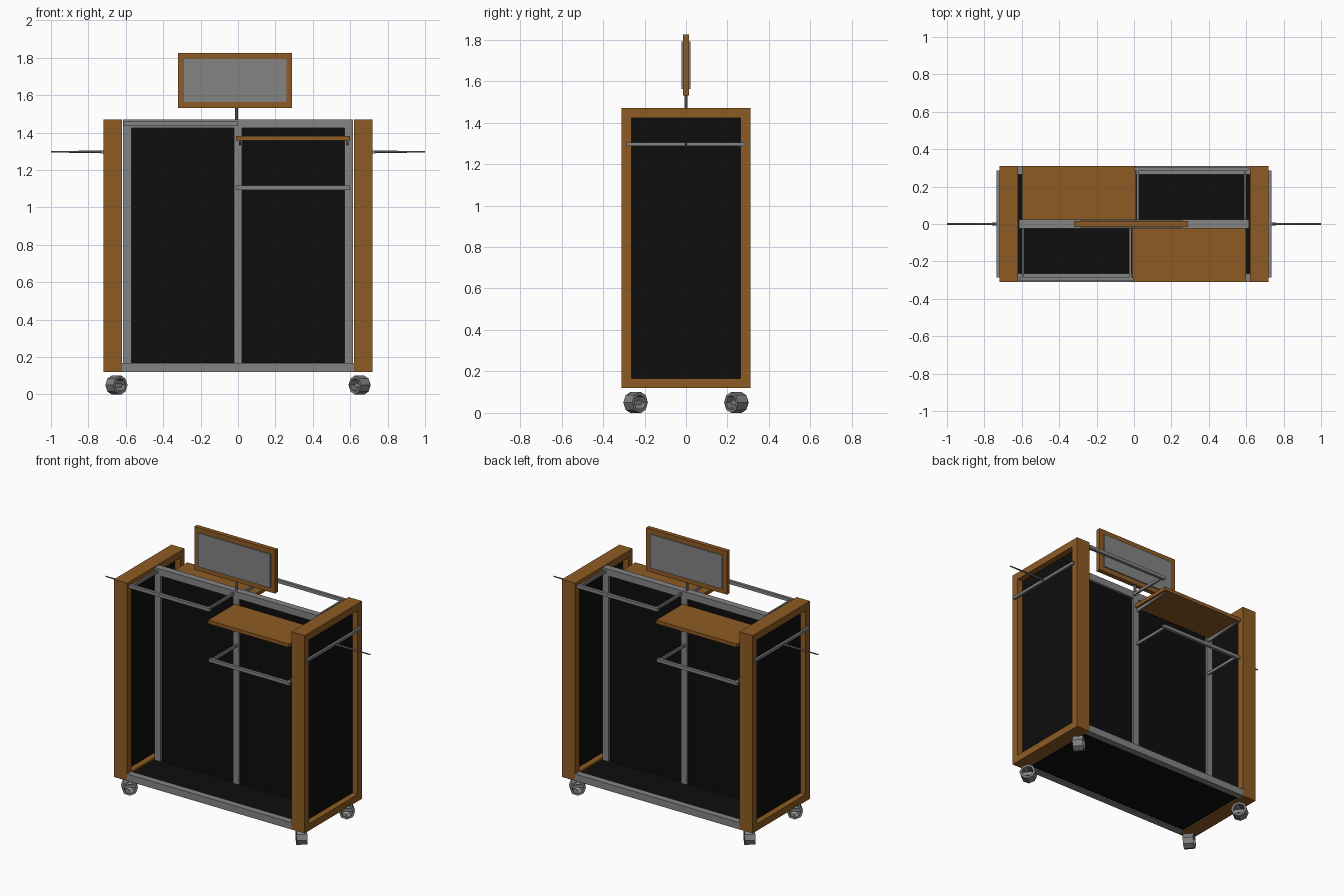
import bpy, bmesh, math
from mathutils import Matrix, Vector

if "Cube" in bpy.data.objects:
    bpy.data.objects.remove(bpy.data.objects["Cube"])


def material(name, col):
    m = bpy.data.materials.new(name)
    m.diffuse_color = (*col, 1)
    m.use_nodes = True
    m.node_tree.nodes["Principled BSDF"].inputs["Base Color"].default_value = m.diffuse_color
    return m


WOOD = material("brown wood", (0.27, 0.105, 0.018))
METAL = material("grey metal", (0.23, 0.23, 0.23))
BLACK = material("black panel", (0.004, 0.004, 0.004))


def finish(name, bm, mat):
    bmesh.ops.recalc_face_normals(bm, faces=bm.faces)
    me = bpy.data.meshes.new(name)
    bm.to_mesh(me)
    bm.free()
    me.materials.append(mat)
    ob = bpy.data.objects.new(name, me)
    bpy.context.collection.objects.link(ob)
    return ob


def add_box(bm, x, y, z):
    c = [(a[0] + a[1]) / 2 for a in (x, y, z)]
    s = [abs(a[1] - a[0]) for a in (x, y, z)]
    mat = Matrix.Translation(c) @ Matrix.Diagonal((*s, 1))
    bmesh.ops.create_cube(bm, size=1, matrix=mat)


def boxes(name, mat, *parts):
    bm = bmesh.new()
    for p in parts:
        add_box(bm, *p)
    return finish(name, bm, mat)


def rod(name, p, q, r1, r2, sides, mat):
    p, q = Vector(p), Vector(q)
    bm = bmesh.new()
    m = Matrix.Translation((p + q) / 2) @ (q - p).to_track_quat('Z', 'Y').to_matrix().to_4x4()
    bmesh.ops.create_cone(bm, cap_ends=True, segments=sides, radius1=r1, radius2=r2,
                          depth=(q - p).length, matrix=m)
    return finish(name, bm, mat)


def prism(name, outline, x0, x1, mat):
    """Extrude a (y, z) outline along x."""
    bm = bmesh.new()
    f = bm.faces.new([bm.verts.new((x0, y, z)) for y, z in outline])
    g = bmesh.ops.extrude_face_region(bm, geom=[f])["geom"]
    bmesh.ops.translate(bm, vec=(x1 - x0, 0, 0), verts=[v for v in g if isinstance(v, bmesh.types.BMVert)])
    return finish(name, bm, mat)


Z0, Z1, D, B = 0.12, 1.47, 0.31, 0.047

# Wooden end frames, their panels, and the side hanging arms
for s, tag in ((-1, "left"), (1, "right")):
    x = (0.62 * s, 0.72 * s)
    boxes(tag + "_end_frame", WOOD,
          (x, (-D, D), (Z0, Z0 + B)), (x, (-D, D), (Z1 - B, Z1)),
          (x, (-D, -D + B), (Z0 + B, Z1 - B)), (x, (D - B, D), (Z0 + B, Z1 - B)))
    boxes(tag + "_end_panel", BLACK,
          ((0.66 * s, 0.68 * s), (-D + B, D - B), (Z0 + B, Z1 - B)))
    boxes(tag + "_side_bar", METAL, ((0.72 * s, 0.735 * s), (-0.287, 0.287), (1.287, 1.305)))
    rod(tag + "_side_arm", (0.73 * s, 0, 1.297), (1.0 * s, 0, 1.297), 0.007, 0.004, 8, METAL)

# Base frame and floor
boxes("base_frame", METAL, *[((-0.62, 0.62), (s * (D - 0.045), s * D), (Z0, Z0 + B)) for s in (-1, 1)])
boxes("floor_panel", BLACK, ((-0.62, 0.62), (-D + 0.045, D - 0.045), (Z0 + 0.008, Z0 + 0.035)))

# Central divider
y = (-0.023, 0.023)
boxes("divider_frame", METAL, ((-0.615, 0.615), y, (Z1 - B, Z1)),
      *[((c - 0.0225, c + 0.0225), y, (Z0 + 0.03, Z1 - B)) for c in (-0.5925, 0, 0.5925)])
boxes("divider_panel", BLACK, ((-0.6, 0.6), (-0.008, 0.008), (Z0 + 0.03, Z1 - 0.02)))


def rail(name, x0, z):
    """Hanging rail on two thin arms, reaching to the front."""
    a = []
    for ax in (x0 + 0.018, x0 + 0.592):
        a.append(((ax - 0.006, ax + 0.006), (-0.287, -0.02), (z - 0.009, z + 0.009)))
    return boxes(name, METAL, ((x0, x0 + 0.61), (-0.305, -0.285), (z - 0.011, z + 0.011)), *a)


# Shelf and rails: built for the front, then turned half round for the back
for back in (False, True):
    tag = "back" if back else "front"
    parts = [rail(tag + "_upper_rail", -0.612, 1.448), rail(tag + "_lower_rail", -0.01, 1.105)]
    parts.append(boxes(tag + "_shelf", WOOD, ((-0.01, 0.6), (-D, -0.023), (1.357, 1.381))))
    for i, ax in enumerate((0.005, 0.58)):
        parts.append(prism(f"{tag}_shelf_bracket_{i + 1}",
                           [(-0.02, 1.357), (-0.29, 1.357), (-0.29, 1.35), (-0.02, 1.333)],
                           ax, ax + 0.012, METAL))
    if back:
        for p in parts:
            p.data.transform(Matrix.Rotation(math.pi, 4, 'Z'))

# Sign on a short pole
rod("sign_pole", (-0.008, 0, 1.46), (-0.008, 0, 1.54), 0.008, 0.008, 8, METAL)
boxes("sign_frame", WOOD, ((-0.32, 0.29), (-0.015, 0.015), (1.53, 1.825)))
for s, tag in ((-1, "front"), (1, "back")):
    boxes(tag + "_sign_plate", METAL, ((-0.288, 0.258), (0.015 * s, 0.022 * s), (1.562, 1.792)))

# Castors: eight-sided hollow wheels turned at an angle
N = 8
for sx in (-1, 1):
    for sy in (-1, 1):
        bm = bmesh.new()
        rings = []
        for r, w in ((0.05, -0.033), (0.05, 0.033), (0.036, 0.033), (0.036, -0.033)):
            rings.append([bm.verts.new((r * math.cos(t), w, r * math.sin(t)))
                          for t in (2 * math.pi * k / N for k in range(N))])
        for a in range(4):
            p, q = rings[a], rings[(a + 1) % 4]
            for k in range(N):
                bm.faces.new((p[k], p[(k + 1) % N], q[(k + 1) % N], q[k]))
        # cross plate inside the ring
        add_box(bm, (-0.036, 0.036), (-0.004, 0.004), (-0.012, 0.012))
        ang = math.radians(-50 if sx * sy < 0 else 40)
        bm.transform(Matrix.Translation((0.65 * sx, 0.243 * sy, 0.05)) @ Matrix.Rotation(ang, 4, 'Z'))
        finish(f"{'left' if sx < 0 else 'right'}_{'front' if sy < 0 else 'back'}_castor", bm, METAL)
